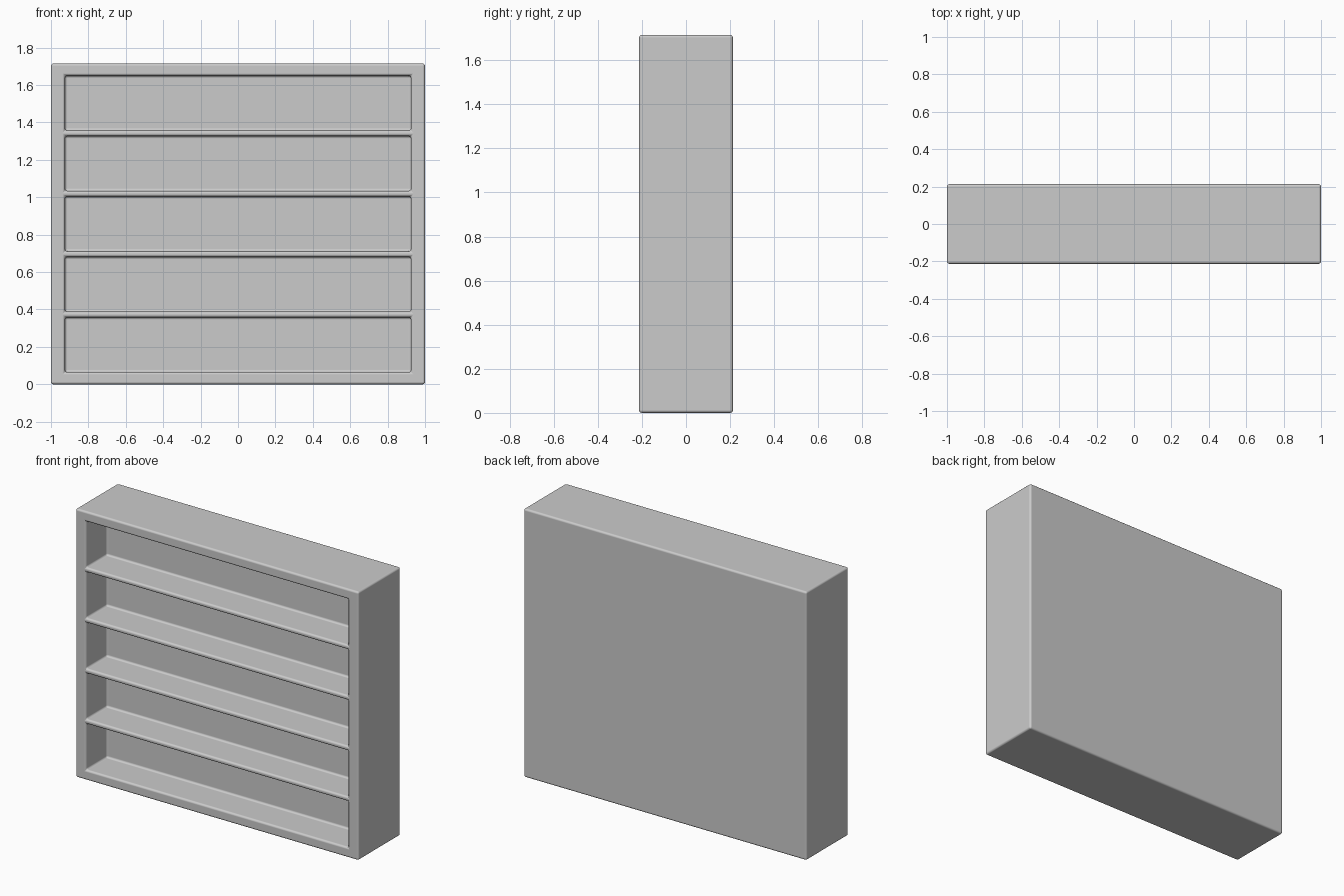
import bpy, bmesh
from mathutils import Vector

if "Cube" in bpy.data.objects:
    bpy.data.objects.remove(bpy.data.objects["Cube"])

HALF_W, HALF_D, HEIGHT = 1.0, 0.213, 1.715
SIDE, RIM, SHELF, COUNT = 0.075, 0.065, 0.03, 5   # wall, top/bottom, shelf thickness
RECESS = 0.21
opening = (HEIGHT - 2 * RIM - (COUNT - 1) * SHELF) / COUNT

# Grid lines of the front: frame borders and shelf edges
xs = [-HALF_W, -HALF_W + SIDE, HALF_W - SIDE, HALF_W]
zs = [0.0]
for i in range(COUNT):
    bottom = RIM + i * (opening + SHELF)
    zs += [bottom, bottom + opening]
zs.append(HEIGHT)

# Solid case: back panel grid extruded forward
bm = bmesh.new()
grid = [[bm.verts.new((x, HALF_D, z)) for x in xs] for z in zs]
faces = [bm.faces.new((grid[r][c], grid[r][c + 1], grid[r + 1][c + 1], grid[r + 1][c]))
         for r in range(len(zs) - 1) for c in range(len(xs) - 1)]
ext = bmesh.ops.extrude_face_region(bm, geom=faces, use_keep_orig=True)["geom"]
bmesh.ops.translate(bm, vec=(0, -2 * HALF_D, 0),
                    verts=[g for g in ext if isinstance(g, bmesh.types.BMVert)])
bmesh.ops.recalc_face_normals(bm, faces=bm.faces[:])
bm.normal_update()

# Compartments: push the middle front cells inward
centres = [RIM + opening / 2 + i * (opening + SHELF) for i in range(COUNT)]
cells = [f for f in bm.faces
         if any((f.calc_center_median() - Vector((0, -HALF_D, z))).length < 1e-3 for z in centres)]
for cell in cells:
    res = bmesh.ops.extrude_face_region(bm, geom=[cell])["geom"]
    bmesh.ops.translate(bm, vec=(0, RECESS, 0),
                        verts=[g for g in res if isinstance(g, bmesh.types.BMVert)])
    if cell.is_valid:
        bmesh.ops.delete(bm, geom=[cell], context='FACES_ONLY')
bmesh.ops.recalc_face_normals(bm, faces=bm.faces[:])

mesh = bpy.data.meshes.new("shelf_case")
bm.to_mesh(mesh)
bm.free()
case = bpy.data.objects.new("shelf_case", mesh)
bpy.context.collection.objects.link(case)
bpy.context.view_layer.objects.active = case
case.select_set(True)
bpy.ops.object.shade_smooth_by_angle()

# Soft rounded edges
bevel = case.modifiers.new("soft_edges", 'BEVEL')
bevel.width = 0.013
bevel.segments = 3
bevel.limit_method = 'ANGLE'
bevel.harden_normals = True
